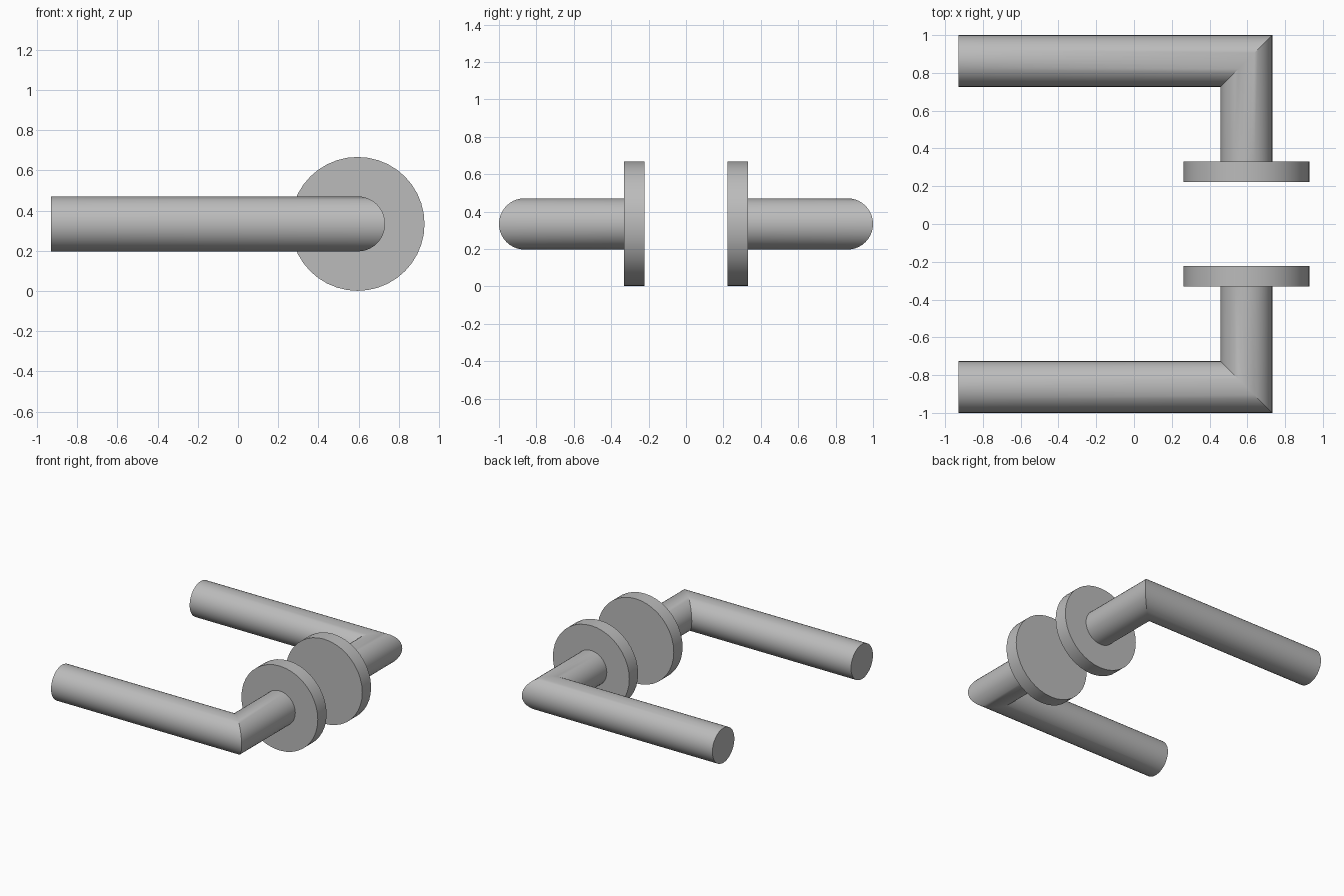
import bpy, bmesh
from math import cos, sin, pi, radians

cube = bpy.data.objects.get("Cube")
if cube:
    bpy.data.objects.remove(cube, do_unlink=True)

AXIS_X, AXIS_Z = 0.595, 0.334   # spindle line shared by stem and rose
GRIP_Y, GRIP_END = 0.863, -0.93
TUBE_R, ROSE_R = 0.137, 0.333
ROSE_IN, ROSE_OUT = 0.222, 0.332

metal = bpy.data.materials.new("satin grey metal")
metal.use_nodes = True
colour = (0.5, 0.5, 0.5, 1)
metal.diffuse_color = colour
metal.node_tree.nodes["Principled BSDF"].inputs["Base Color"].default_value = colour


def loft(name, rings):
    """Skin a list of equal rings of points and cap both ends."""
    bm = bmesh.new()
    loops = [[bm.verts.new(p) for p in ring] for ring in rings]
    n = len(loops[0])
    for a, b in zip(loops, loops[1:]):
        for i in range(n):
            j = (i + 1) % n
            bm.faces.new((a[i], a[j], b[j], b[i]))
    bm.faces.new(loops[0])
    bm.faces.new(loops[-1])
    bmesh.ops.recalc_face_normals(bm, faces=bm.faces)
    mesh = bpy.data.meshes.new(name)
    bm.to_mesh(mesh)
    bm.free()
    mesh.materials.append(metal)
    obj = bpy.data.objects.new(name, mesh)
    bpy.context.collection.objects.link(obj)
    bpy.ops.object.select_all(action='DESELECT')
    obj.select_set(True)
    bpy.context.view_layer.objects.active = obj
    bpy.ops.object.shade_smooth_by_angle(angle=radians(30))


def circle(radius, count):
    return [(radius * cos(2 * pi * i / count), radius * sin(2 * pi * i / count))
            for i in range(count)]


for side, s in (("front", -1), ("back", 1)):
    # Round tube with a mitred corner: grip end, mitre, stem foot
    section = circle(TUBE_R, 40)
    loft(side + "_lever", [
        [(GRIP_END, s * (GRIP_Y + u), AXIS_Z + v) for u, v in section],
        [(AXIS_X + u, s * (GRIP_Y + u), AXIS_Z + v) for u, v in section],
        [(AXIS_X + u, s * ROSE_OUT, AXIS_Z + v) for u, v in section],
    ])
    # Round mounting plate
    loft(side + "_rose", [
        [(AXIS_X + u, s * y, AXIS_Z + v) for u, v in circle(ROSE_R, 40)]
        for y in (ROSE_IN, ROSE_OUT)
    ])
